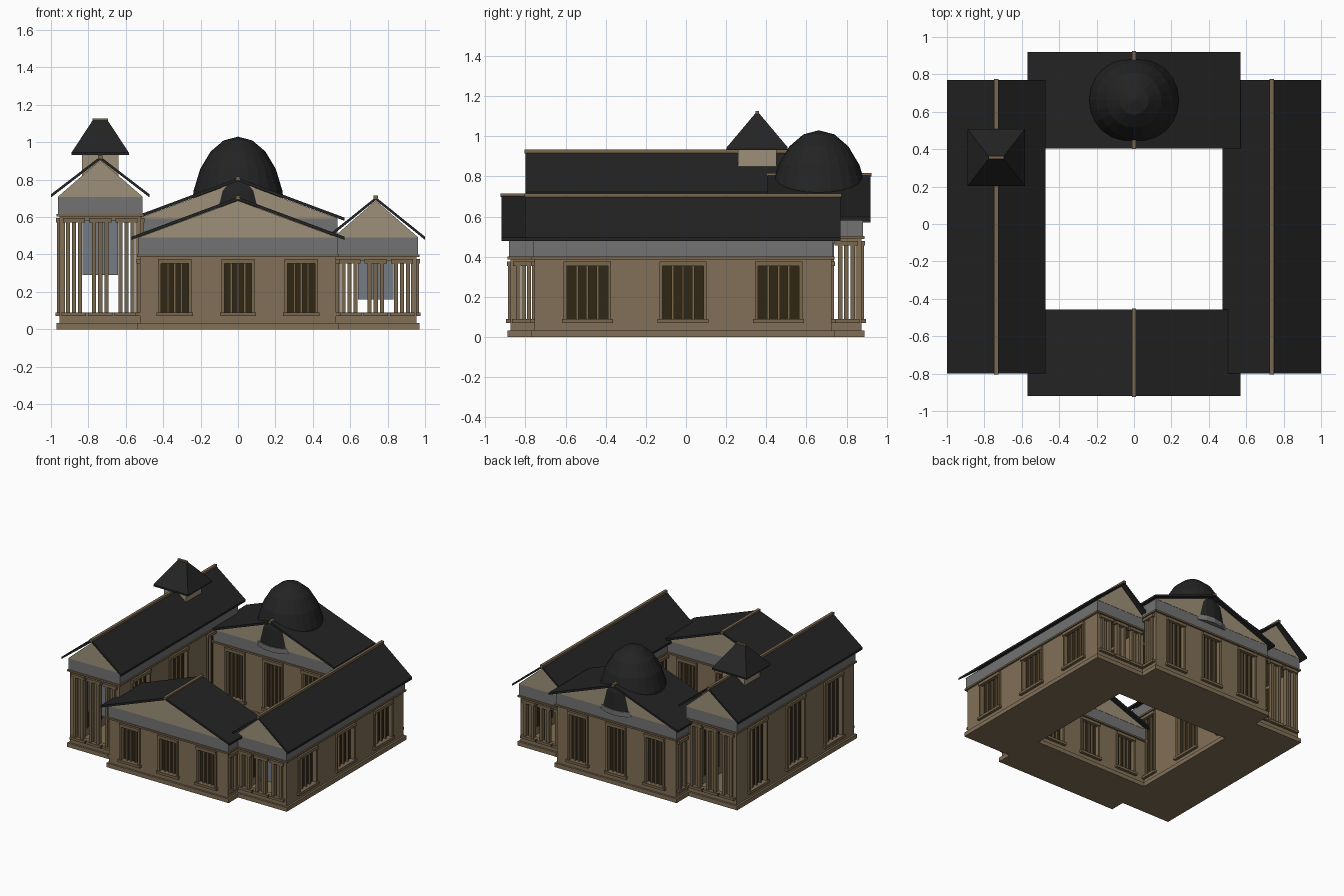
import bpy, bmesh
from mathutils import Vector

if "Cube" in bpy.data.objects:
    bpy.data.objects.remove(bpy.data.objects["Cube"])


def material(name, rgb):
    m = bpy.data.materials.new(name)
    m.diffuse_color = (*rgb, 1)
    m.use_nodes = True
    m.node_tree.nodes["Principled BSDF"].inputs["Base Color"].default_value = m.diffuse_color
    return m


WALL = material("brown_stone", (0.22, 0.16, 0.095))
TRIM = material("trim_stone", (0.19, 0.135, 0.075))
GABLE = material("pale_stone", (0.34, 0.28, 0.19))
GREY = material("grey_frieze", (0.17, 0.17, 0.17))
ROOF = material("black_slate", (0.017, 0.017, 0.017))
DARK = material("dark_opening", (0.03, 0.02, 0.007))
CLOTH = material("blue_grey_cloth", (0.18, 0.2, 0.23))


def finish(name, bm, mat):
    bmesh.ops.recalc_face_normals(bm, faces=bm.faces)
    me = bpy.data.meshes.new(name)
    bm.to_mesh(me)
    bm.free()
    me.materials.append(mat)
    ob = bpy.data.objects.new(name, me)
    bpy.context.collection.objects.link(ob)
    return ob


def add_box(bm, x, y, z):
    vs = bmesh.ops.create_cube(bm, size=1)["verts"]
    for v in vs:
        for i, r in enumerate((x, y, z)):
            v.co[i] = max(r) if v.co[i] > 0 else min(r)
    return vs


def box(name, mat, x, y, z):
    bm = bmesh.new()
    add_box(bm, x, y, z)
    return finish(name, bm, mat)


def prism(name, mat, pts, y0, y1):
    """Profile in x,z pushed along y."""
    bm = bmesh.new()
    f = bm.faces.new([bm.verts.new((px, y0, pz)) for px, pz in pts])
    out = bmesh.ops.extrude_face_region(bm, geom=[f])["geom"]
    for v in out:
        if isinstance(v, bmesh.types.BMVert):
            v.co.y = y1
    return finish(name, bm, mat)


def side(name, axis, sign, a0, a1, face, h):
    """One side of a wing: three windows in a wall, or an open colonnade if short."""
    wall, trim, dark = bmesh.new(), bmesh.new(), bmesh.new()

    def put(bm, u, d, z):
        dd = [face + sign * k for k in d]
        if axis == "x":
            add_box(bm, u, dd, z)
        else:
            add_box(bm, dd, u, z)

    length, mid = a1 - a0, (a0 + a1) / 2
    long_side = length > 0.8
    w = length * (0.138 if long_side else 0.2) / 2
    z0, z1 = 0.09, h - 0.025
    centres = [mid + k * length * 0.322 for k in (-1, 0, 1)]
    # wall bands above and below, and the piers between
    put(wall, (a0, a1), (-0.03, 0), (0.03, z0))
    put(wall, (a0, a1), (-0.03, 0), (z1, h))
    if long_side:
        edges = [a0] + [c + s * w for c in centres for s in (-1, 1)] + [a1]
        for e0, e1 in zip(edges[::2], edges[1::2]):
            put(wall, (e0, e1), (-0.03, 0), (z0, z1))
    else:
        for e in (a0, a1 - 0.02):
            put(wall, (e, e + 0.02), (-0.03, 0), (z0, z1))
    j = 0.016
    for c in centres:
        o = w + (0.025 if long_side else 0.022)
        put(trim, (c - o, c + o), (-0.02, 0.022), (0.07, 0.09))
        put(trim, (c - w - j, c + w + j), (-0.01, 0.018), (z1 - 0.012, z1 + 0.012))
        for s in (-1, 1):
            put(trim, (c + s * w, c + s * (w + (j if long_side else -0.022))),
                (-0.02, 0.012), (z0, z1))
        bars = (-0.5, 0, 0.5) if long_side else (0,)
        for k in bars:
            b = 0.006 if long_side else 0.011
            put(trim, (c + k * w - b, c + k * w + b), (-0.02, -0.006), (z0, z1))
        if long_side:
            put(dark, (c - w, c + w), (-0.028, -0.022), (z0, z1))
    finish(name + "_wall", wall, WALL)
    finish(name + "_window_trim", trim, TRIM)
    if long_side:
        finish(name + "_window_openings", dark, DARK)
    else:
        dark.free()


def wing(name, x0, x1, y0, y1, h, eave=0.105):
    cx, hw, o, t = (x0 + x1) / 2, (x1 - x0) / 2, 0.03, 0.017
    box(name + "_plinth", WALL, (x0, x1), (y0, y1), (0, 0.033))
    i = 0.015
    side(name + "_front", "x", -1, x0 + i, x1 - i, y0 + i, h)
    side(name + "_back", "x", 1, x0 + i, x1 - i, y1 - i, h)
    side(name + "_left", "y", -1, y0 + i, y1 - i, x0 + i, h)
    side(name + "_right", "y", 1, y0 + i, y1 - i, x1 - i, h)
    # cornice, frieze and pediment
    box(name + "_cornice", TRIM, (x0, x1), (y0, y1), (h - 0.003, h + 0.01))
    box(name + "_frieze", GREY, (x0 + .008, x1 - .008), (y0 + .008, y1 - .008), (h + 0.01, h + 0.1))
    prism(name + "_pediment", GABLE,
          [(x0 + .005, h + 0.1), (x1 - .005, h + 0.1), (cx, h + 0.298)], y0 + .006, y1 - .006)
    # folded roof sheet and ridge beam
    ze, zr = h + eave, h + 0.317
    prism(name + "_roof", ROOF,
          [(x0 - o, ze), (cx, zr), (x1 + o, ze),
           (x1 + o, ze - t), (cx, zr - t), (x0 - o, ze - t)], y0 - o, y1 + o)
    box(name + "_ridge_beam", TRIM, (cx - .011, cx + .011), (y0 - o - .004, y1 + o + .004),
        (zr - 0.01, zr + 0.009))


# four wings round the courtyard
wing("left_wing", -0.97, -0.503, -0.77, 0.74, 0.607, 0.115)
wing("right_wing", 0.503, 0.97, -0.77, 0.74, 0.39)
wing("front_wing", -0.54, 0.54, -0.89, -0.487, 0.39)
wing("back_wing", -0.54, 0.54, 0.435, 0.89, 0.492)

# hanging cloths behind the front colonnades
for n, cx, z0, z1 in (("left", -0.737, 0.29, 0.6), ("right", 0.737, 0.16, 0.385)):
    box(n + "_hanging_cloth", CLOTH, (cx - .095, cx + .095), (-0.702, -0.697), (z0, z1))

# dome on a grey drum
DC = Vector((0, 0.662, 0.61))
bm = bmesh.new()
bmesh.ops.create_uvsphere(bm, u_segments=24, v_segments=10, radius=1)
bmesh.ops.delete(bm, geom=[v for v in bm.verts if v.co.z < -0.01], context="VERTS")
for v in bm.verts:
    v.co = DC + Vector((v.co.x * 0.25, v.co.y * 0.25, v.co.z * 0.42))
finish("dome", bm, ROOF)
bm = bmesh.new()
bmesh.ops.create_cone(bm, cap_ends=True, segments=24, radius1=0.257, radius2=0.257, depth=0.04)
for v in bm.verts:
    v.co += DC - Vector((0, 0, 0.02))
finish("dome_drum", bm, GREY)

# cupola on the left wing
CX, CY = -0.737, 0.355
box("cupola_base", GABLE, (CX - .097, CX + .097), (CY - .097, CY + .097), (0.75, 0.935))
box("cupola_eave", ROOF, (CX - .153, CX + .153), (CY - .152, CY + .152), (0.932, 0.945))
bm = bmesh.new()
for v in add_box(bm, (-.153, .153), (-.152, .152), (0.945, 1.12)):
    if v.co.z > 1:
        v.co.x *= 0.25
        v.co.y *= 0.03
    v.co += Vector((CX, CY, 0))
finish("cupola_roof", bm, ROOF)
box("cupola_ridge_cap", TRIM, (CX - .042, CX + .042), (CY - .008, CY + .008), (1.112, 1.126))
